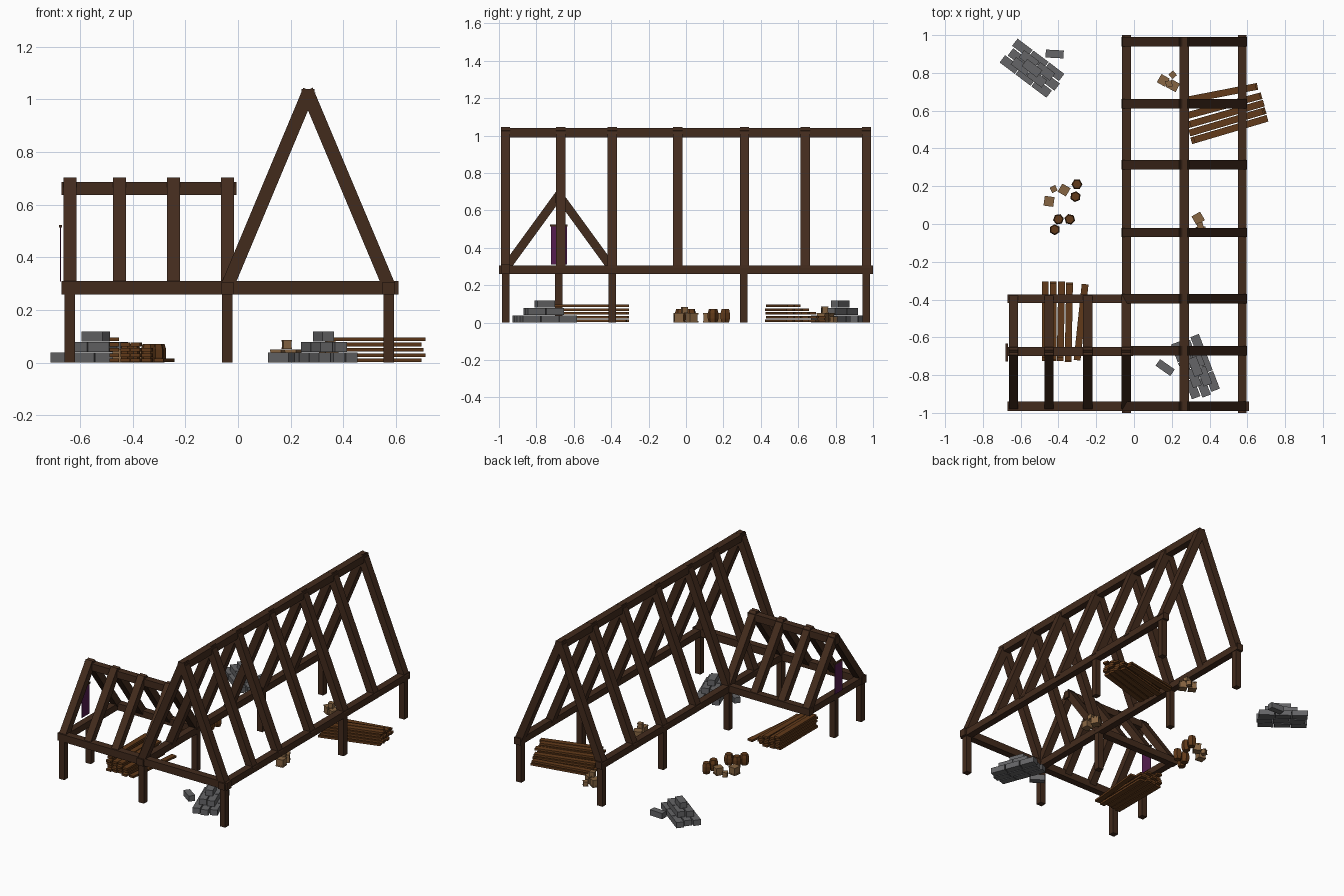
import bpy, bmesh
from math import radians, cos, sin, pi
from mathutils import Matrix, Vector

if "Cube" in bpy.data.objects:
    bpy.data.objects.remove(bpy.data.objects["Cube"])


def material(name, rgb):
    m = bpy.data.materials.new(name)
    m.diffuse_color = (*rgb, 1)
    m.use_nodes = True
    m.node_tree.nodes["Principled BSDF"].inputs["Base Color"].default_value = m.diffuse_color
    return m


TIMBER = material("dark_timber", (0.055, 0.024, 0.012))
PLANK = material("plank_wood", (0.12, 0.042, 0.01))
STONE = material("grey_stone", (0.13, 0.13, 0.135))
CRATE = material("crate_wood", (0.24, 0.13, 0.055))
CLOTH = material("purple_cloth", (0.09, 0.012, 0.08))


def finish(bm, name, mat):
    me = bpy.data.meshes.new(name)
    bmesh.ops.recalc_face_normals(bm, faces=bm.faces[:])
    bm.to_mesh(me)
    bm.free()
    me.materials.append(mat)
    ob = bpy.data.objects.new(name, me)
    bpy.context.collection.objects.link(ob)


def box(bm, centre, size, angle=0):
    m = (Matrix.Translation(centre) @ Matrix.Rotation(radians(angle), 4, 'Z')
         @ Matrix.Diagonal((*size, 1)))
    bmesh.ops.create_cube(bm, size=1, matrix=m)


def beam(bm, a, b, side, width=0.05, depth=0.05):
    # square timber from a to b, "side" is its horizontal width direction
    a, b = Vector(a), Vector(b)
    d = b - a
    z, x = d.normalized(), Vector(side).normalized()
    y = z.cross(x)
    m = Matrix((x * width, y * depth, d)).transposed().to_4x4()
    m.translation = (a + b) / 2
    bmesh.ops.create_cube(bm, size=1, matrix=m)


L, R, RIDGE = -0.04, 0.573, 0.266          # hall wall lines and ridge
W, S, N, WR = -0.64, -0.965, -0.395, -0.68  # wing walls and ridge

# posts
bm = bmesh.new()
for x, y in [(R, S), (R, 0.31), (R, 0.965), (L, S), (L, N), (L, 0.31),
             (L, 0.965), (W, S), (W, WR)]:
    box(bm, (x, y, 0.135), (0.04, 0.04, 0.27))
finish(bm, "posts", TIMBER)

# wall plates
bm = bmesh.new()
box(bm, (R, 0, 0.283), (0.047, 2, 0.046))
box(bm, (L, 0, 0.283), (0.047, 2, 0.046))
box(bm, (-0.03, S, 0.285), (1.28, 0.048, 0.05))
box(bm, (-0.345, N, 0.285), (0.65, 0.046, 0.046))
box(bm, (W, -0.68, 0.283), (0.046, 0.61, 0.044))
finish(bm, "wall_plates", TIMBER)

# hall rafters and ridge beam
bm = bmesh.new()
for y in (-0.965, -0.67, -0.395, -0.045, 0.313, 0.637, 0.965):
    for foot, top in ((L - 0.003, 0.271), (R + 0.003, 0.261)):
        beam(bm, (foot, y, 0.285), (top, y, 1.035), (0, 1, 0))
finish(bm, "hall_rafters", TIMBER)
bm = bmesh.new()
box(bm, (RIDGE, 0, 1.015), (0.05, 1.98, 0.05))
finish(bm, "hall_ridge", TIMBER)

# wing rafters and ridge beam
bm = bmesh.new()
for x in (-0.638, -0.45, -0.245, L):
    for foot, top in ((S, WR + 0.006), (N, WR - 0.006)):
        beam(bm, (x, foot, 0.29), (x, top, 0.69), (1, 0, 0), 0.05, 0.046)
finish(bm, "wing_rafters", TIMBER)
bm = bmesh.new()
box(bm, (-0.338, -0.675, 0.662), (0.665, 0.045, 0.048))
finish(bm, "wing_ridge", TIMBER)

# banner on the wing gable
bm = bmesh.new()
box(bm, (-0.674, -0.68, 0.412), (0.004, 0.085, 0.205))
finish(bm, "banner", CLOTH)
bm = bmesh.new()
box(bm, (-0.674, -0.68, 0.518), (0.012, 0.095, 0.01))
finish(bm, "banner_rod", TIMBER)


def stone_pile(name, cx, cy, angle, loose):
    # layers shrink from three rows of three to a single block
    bm = bmesh.new()
    base = Matrix.Translation((cx, cy, 0)) @ Matrix.Rotation(radians(angle), 4, 'Z')
    for k, (rows, cols) in enumerate([(3, 3), (2, 2), (1, 1)]):
        for r in range(rows):
            for c in range(cols):
                p = base @ Vector(((c - (cols - 1) / 2) * 0.105 + (r % 2) * 0.012,
                                   (r - (rows - 1) / 2) * 0.055, 0.02 + 0.04 * k))
                box(bm, p, (0.1, 0.048, 0.038), angle)
    x, y, a = loose
    box(bm, (x, y, 0.02), (0.095, 0.042, 0.038), a)
    finish(bm, name, STONE)


stone_pile("back_stone_pile", -0.54, 0.825, -37, (-0.42, 0.9, -3))
stone_pile("front_stone_pile", 0.325, -0.755, -69, (0.165, -0.76, -35))


def plank_pile(name, columns):
    # each column: centre x, centre y, angle, number of boards
    bm = bmesh.new()
    for i, (x, y, a, n) in enumerate(columns):
        for k in range(n):
            s = 0.008 * ((i + 2 * k) % 3 - 1)
            box(bm, (x + s * cos(radians(a)), y + s * sin(radians(a)), 0.009 + 0.02 * k),
                (0.405, 0.036, 0.014), a)
    finish(bm, name, PLANK)


plank_pile("wing_planks", [(-0.47, -0.515, 90, 5), (-0.428, -0.515, 90, 4),
                           (-0.387, -0.515, 89, 4), (-0.345, -0.52, 89, 3),
                           (-0.28, -0.52, 84, 1)])
plank_pile("hall_planks", [(0.505, 0.5, 16.5, 5), (0.495, 0.541, 16.5, 5),
                           (0.485, 0.582, 16, 4), (0.472, 0.625, 15, 3),
                           (0.455, 0.69, 11, 2)])

# crates with corner battens: x, y, base z, size, angle
bm = bmesh.new()
for x, y, z, s, a in [(0.155, 0.76, 0, 0.05, -30), (0.21, 0.732, 0, 0.05, -28),
                      (0.205, 0.79, 0, 0.032, 40), (0.185, 0.742, 0.052, 0.034, 10),
                      (0.34, 0.03, 0, 0.052, 30), (0.355, -0.04, 0, 0.052, 5),
                      (0.35, -0.008, 0.052, 0.032, 15),
                      (-0.45, 0.12, 0, 0.052, -8), (-0.37, 0.18, 0, 0.05, -30),
                      (-0.425, 0.185, 0, 0.032, 25)]:
    box(bm, (x, y, z + s / 2), (s * 0.92, s * 0.92, s * 0.94), a)
    for k in (0.08, 0.92):
        box(bm, (x, y, z + s * k), (s, s, s * 0.16), a)
finish(bm, "crates", CRATE)

# six-sided bulging barrels
bm = bmesh.new()
for i, (x, y) in enumerate([(-0.302, 0.21), (-0.31, 0.145), (-0.34, 0.025),
                            (-0.4, 0.025), (-0.42, -0.03)]):
    rings = []
    for r, z in ((0.023, 0), (0.029, 0.022), (0.029, 0.05), (0.023, 0.072)):
        rings.append([bm.verts.new((x + r * cos(t * pi / 3 + i * 0.4),
                                    y + r * sin(t * pi / 3 + i * 0.4), z))
                      for t in range(6)])
    for lo, hi in zip(rings, rings[1:]):
        for t in range(6):
            u = (t + 1) % 6
            bm.faces.new((lo[t], lo[u], hi[u], hi[t]))
    bm.faces.new(rings[0])
    bm.faces.new(rings[-1])
finish(bm, "barrels", PLANK)
